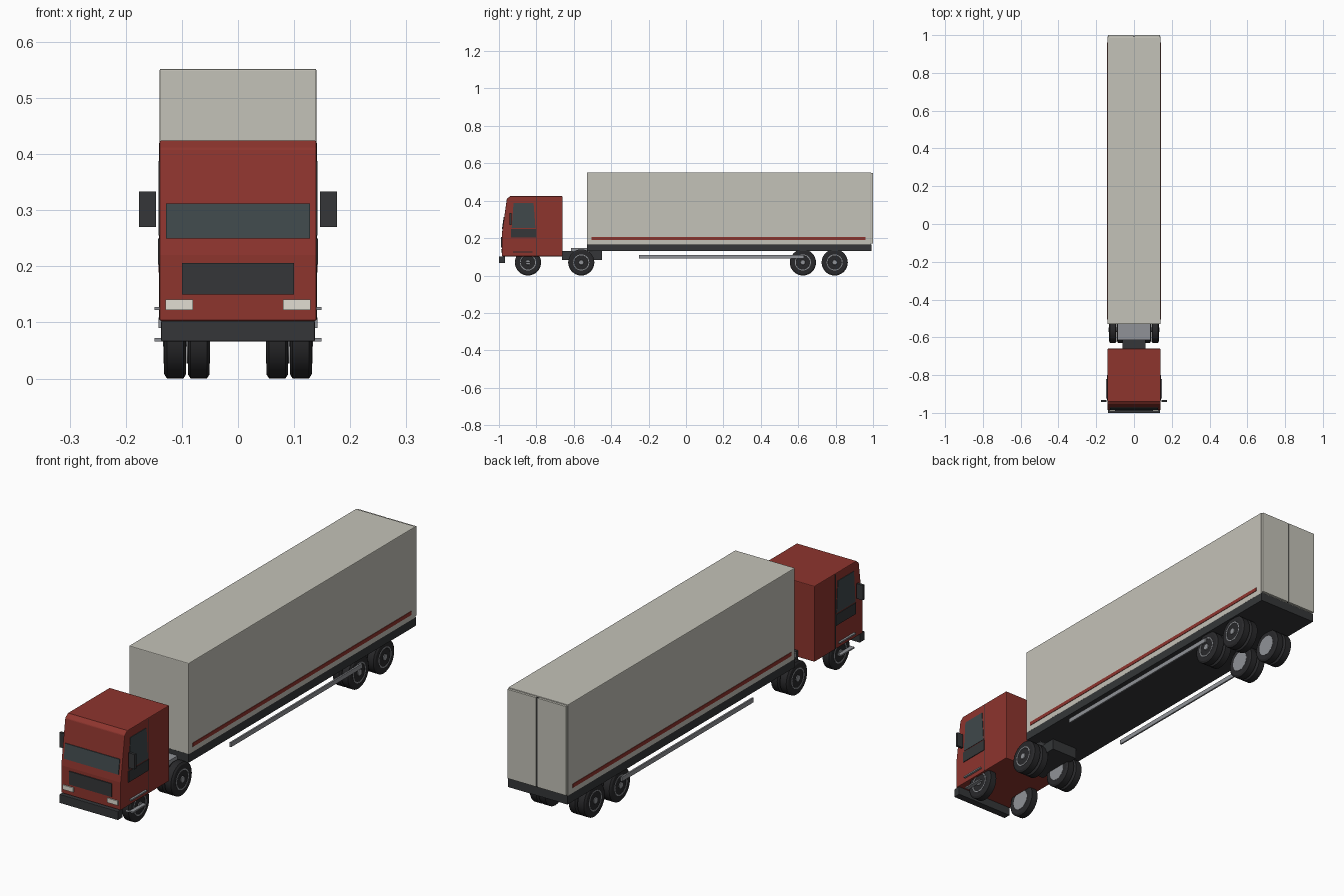
import bpy, bmesh
from math import radians, cos, sin, tau

if "Cube" in bpy.data.objects:
    bpy.data.objects.remove(bpy.data.objects["Cube"])


def mat(name, r, g, b):
    m = bpy.data.materials.new(name)
    m.diffuse_color = (r, g, b, 1)
    m.use_nodes = True
    m.node_tree.nodes["Principled BSDF"].inputs["Base Color"].default_value = m.diffuse_color
    return m


RED = mat("red_paint", 0.27, 0.035, 0.027)
DARK = mat("dark_plastic", 0.035, 0.037, 0.04)
RUBBER = mat("rubber", 0.022, 0.022, 0.024)
GLASS = mat("glass", 0.05, 0.065, 0.07)
CARGO = mat("cargo_panel", 0.55, 0.54, 0.48)
STEEL = mat("steel", 0.28, 0.29, 0.31)
LAMP = mat("lamp", 0.75, 0.73, 0.65)


def finish(bm, name, m, bevel=0):
    bmesh.ops.recalc_face_normals(bm, faces=bm.faces)
    me = bpy.data.meshes.new(name)
    bm.to_mesh(me)
    bm.free()
    ob = bpy.data.objects.new(name, me)
    bpy.context.collection.objects.link(ob)
    me.materials.append(m)
    if bevel:
        mod = ob.modifiers.new("bevel", 'BEVEL')
        mod.width, mod.segments = bevel, 2
        mod.limit_method, mod.angle_limit = 'ANGLE', radians(40)
    return ob


def prism(name, m, yz, x0, x1, bevel=0):
    """Extrude a side (y, z) outline across x."""
    bm = bmesh.new()
    a = [bm.verts.new((x0, y, z)) for y, z in yz]
    b = [bm.verts.new((x1, y, z)) for y, z in yz]
    bm.faces.new(a)
    bm.faces.new(b)
    for i in range(len(yz)):
        j = (i + 1) % len(yz)
        bm.faces.new((a[i], a[j], b[j], b[i]))
    return finish(bm, name, m, bevel)


def box(name, m, x0, x1, y0, y1, z0, z1, bevel=0):
    return prism(name, m, [(y0, z0), (y1, z0), (y1, z1), (y0, z1)], x0, x1, bevel)


def lathe(name, m, profile, x, y, z, n=32):
    """Spin an (offset, radius) outline about an axis along x."""
    bm = bmesh.new()
    rings = [[bm.verts.new((x + o, y + r * cos(tau * i / n), z + r * sin(tau * i / n)))
              for i in range(n)] for o, r in profile]
    for p, q in zip(rings, rings[1:]):
        for i in range(n):
            j = (i + 1) % n
            bm.faces.new((p[i], p[j], q[j], q[i]))
    bm.faces.new(rings[0])
    bm.faces.new(rings[-1])
    ob = finish(bm, name, m)
    bpy.context.view_layer.objects.active = ob
    ob.select_set(True)
    bpy.ops.object.shade_smooth_by_angle(angle=radians(30))
    ob.select_set(False)
    return ob


def wheel(name, x, y, side):
    w = 0.0195
    lathe(name + "_tyre", RUBBER,
          [(-w, 0.042), (-w, 0.062), (-w + 0.005, 0.07), (w - 0.005, 0.07), (w, 0.062), (w, 0.042)],
          x, y, 0.07)
    lathe(name + "_rim", STEEL,
          [(-0.0205 * side, 0.043), (0.0205 * side, 0.043), (0.0205 * side, 0.038), (0.017 * side, 0.035),
           (0.017 * side, 0.015), (0.022 * side, 0.012)], x, y, 0.07)


def front_y(z):
    return -0.985 + max(0, z - 0.22) * 0.142


# Cab shell and front details
prism("cab", RED, [(-0.985, 0.103), (-0.985, 0.22), (-0.958, 0.41), (-0.94, 0.424),
                   (-0.66, 0.424), (-0.66, 0.103)], -0.14, 0.14, 0.003)
prism("windscreen", GLASS, [(front_y(0.25) - 0.003, 0.25), (front_y(0.312) - 0.003, 0.312),
                            (front_y(0.312) + 0.01, 0.312), (front_y(0.25) + 0.01, 0.25)], -0.128, 0.128)
box("grille", DARK, -0.1, 0.1, -0.989, -0.975, 0.15, 0.206)
box("bumper", DARK, -0.137, 0.137, -1.0, -0.968, 0.066, 0.103, 0.002)

# Tractor frame and coupling plate
box("tractor_frame", DARK, -0.062, 0.062, -0.662, -0.45, 0.082, 0.132)
box("coupling_plate", STEEL, -0.088, 0.088, -0.615, -0.5, 0.128, 0.147)

# Trailer body, bed and rear door gap
box("cargo_box", CARGO, -0.14, 0.14, -0.53, 0.99, 0.165, 0.552, 0.003)
box("trailer_bed", DARK, -0.139, 0.139, -0.53, 0.992, 0.13, 0.167)
box("door_gap", DARK, -0.003, 0.003, 0.985, 0.996, 0.17, 0.548)

# Parts repeated on both sides
for s, tag in ((-1, "left"), (1, "right")):
    box(f"headlight_{tag}", LAMP, s * 0.08, s * 0.129, -0.99, -0.975, 0.122, 0.141)
    prism(f"side_window_{tag}", GLASS, [(-0.932, 0.255), (-0.805, 0.255), (-0.815, 0.388), (-0.922, 0.388)],
          s * 0.13, s * 0.142)
    box(f"door_panel_{tag}", DARK, s * 0.13, s * 0.143, -0.935, -0.8, 0.203, 0.25)
    box(f"door_seam_{tag}", DARK, s * 0.13, s * 0.1405, -0.802, -0.799, 0.105, 0.42)
    box(f"mirror_{tag}", DARK, s * 0.146, s * 0.176, -0.943, -0.932, 0.27, 0.333)
    box(f"upper_step_{tag}", STEEL, s * 0.13, s * 0.149, -0.925, -0.82, 0.122, 0.128)
    box(f"lower_step_{tag}", STEEL, s * 0.115, s * 0.149, -0.915, -0.825, 0.066, 0.072)
    box(f"stripe_{tag}", RED, s * 0.135, s * 0.142, -0.505, 0.96, 0.189, 0.205)
    box(f"side_guard_{tag}", STEEL, s * 0.135, s * 0.142, -0.25, 0.63, 0.09, 0.109)
    box(f"rear_door_{tag}", CARGO, s * 0.003, s * 0.138, 0.985, 1.0, 0.17, 0.548, 0.001)
    wheel(f"steer_wheel_{tag}", s * 0.112, -0.845, s)
    for y, axle in ((-0.56, "drive"), (0.625, "trailer_front"), (0.795, "trailer_rear")):
        wheel(f"{axle}_outer_wheel_{tag}", s * 0.112, y, s)
        wheel(f"{axle}_inner_wheel_{tag}", s * 0.07, y, s)
